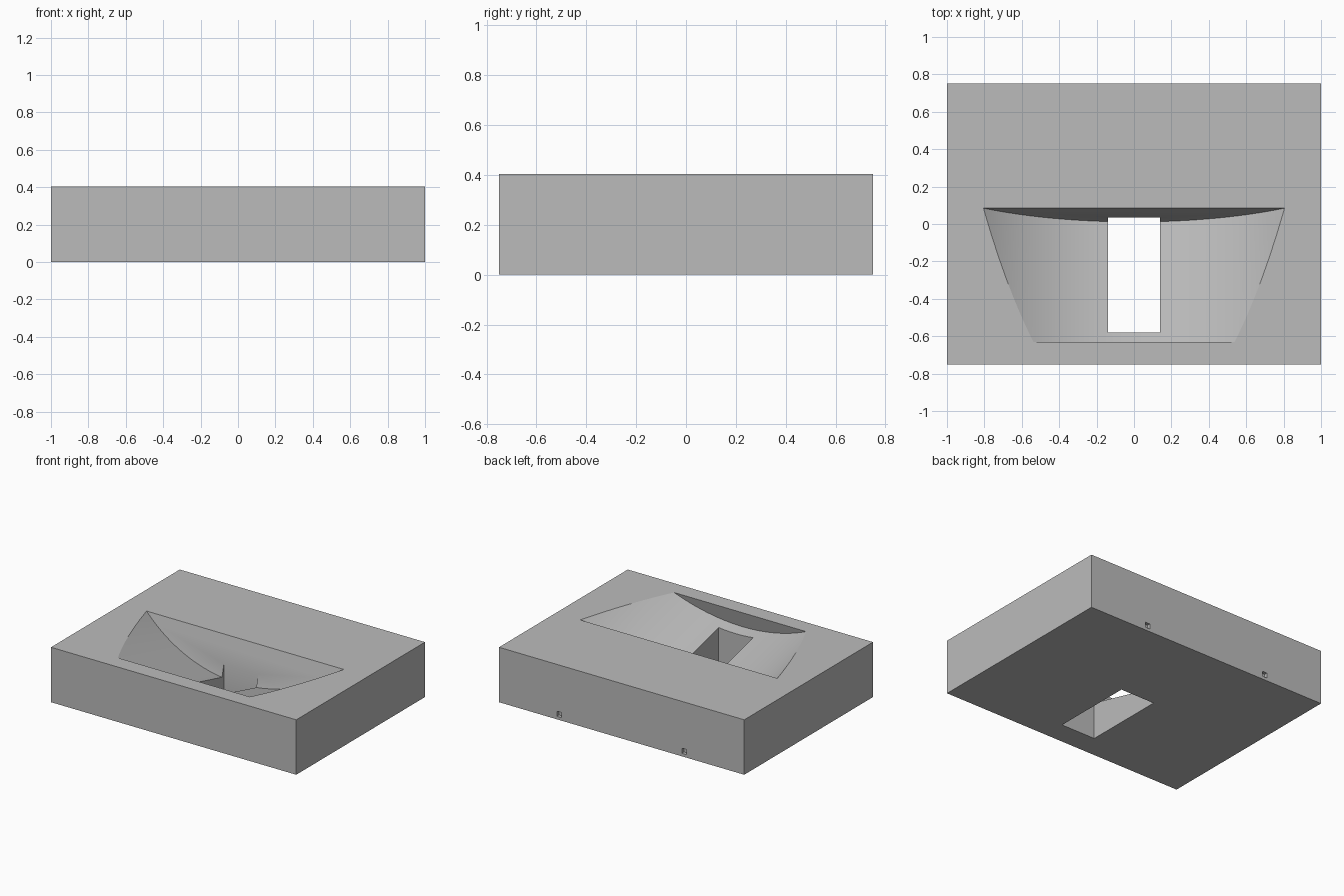
import bpy
from math import radians, sin, cos, sqrt
from mathutils import Vector

if "Cube" in bpy.data.objects:
    bpy.data.objects.remove(bpy.data.objects["Cube"])

HEIGHT = 0.405

grey = bpy.data.materials.new("plain_grey")
grey.diffuse_color = (0.5, 0.5, 0.5, 1)
grey.use_nodes = True
grey.node_tree.nodes["Principled BSDF"].inputs["Base Color"].default_value = grey.diffuse_color


def box(name, lo, hi):
    lo, hi = Vector(lo), Vector(hi)
    bpy.ops.mesh.primitive_cube_add(size=1, location=(lo + hi) / 2)
    ob = bpy.context.object
    ob.name = name
    ob.scale = hi - lo
    bpy.ops.object.transform_apply(location=True, rotation=True, scale=True)
    return ob


def cut(target, cutter):
    cutter.hide_render = True
    mod = target.modifiers.new("cut", 'BOOLEAN')
    mod.operation = 'DIFFERENCE'
    mod.solver = 'EXACT'
    mod.object = cutter
    bpy.ops.object.select_all(action='DESELECT')
    target.select_set(True)
    bpy.context.view_layer.objects.active = target
    bpy.ops.object.modifier_apply(modifier=mod.name)
    bpy.data.objects.remove(cutter, do_unlink=True)


# Solid block
block = box("block", (-1, -0.75, 0), (1, 0.75, HEIGHT))
block.data.materials.append(grey)

# Trough: a large cylinder tilted down toward the back
radius, tilt = 1.23, radians(14.25)
front_y, back_y, back_half_width = -0.63, 0.085, 0.805
axis = Vector((0, cos(tilt), -sin(tilt)))
up = Vector((0, sin(tilt), cos(tilt)))
length = (back_y - front_y) * cos(tilt)
back_end = Vector((0, back_y, HEIGHT)) + up * sqrt(radius**2 - back_half_width**2)
bpy.ops.mesh.primitive_cylinder_add(
    vertices=160, radius=radius, depth=length,
    location=back_end - axis * length / 2,
    rotation=(-radians(90) - tilt, 0, 0))
trough = bpy.context.object
trough.name = "trough_cutter"
cut(block, trough)

# Rectangular opening straight through the floor
cut(block, box("opening_cutter", (-0.14, -0.58, -0.1), (0.14, 0.036, 0.7)))

# Two small square sockets low on the back face
for x in (-0.51, 0.51):
    cut(block, box("socket_cutter", (x - 0.019, 0.725, 0.022), (x + 0.019, 0.8, 0.06)))

block.select_set(True)
bpy.context.view_layer.objects.active = block
bpy.ops.object.shade_smooth_by_angle(angle=radians(15))
